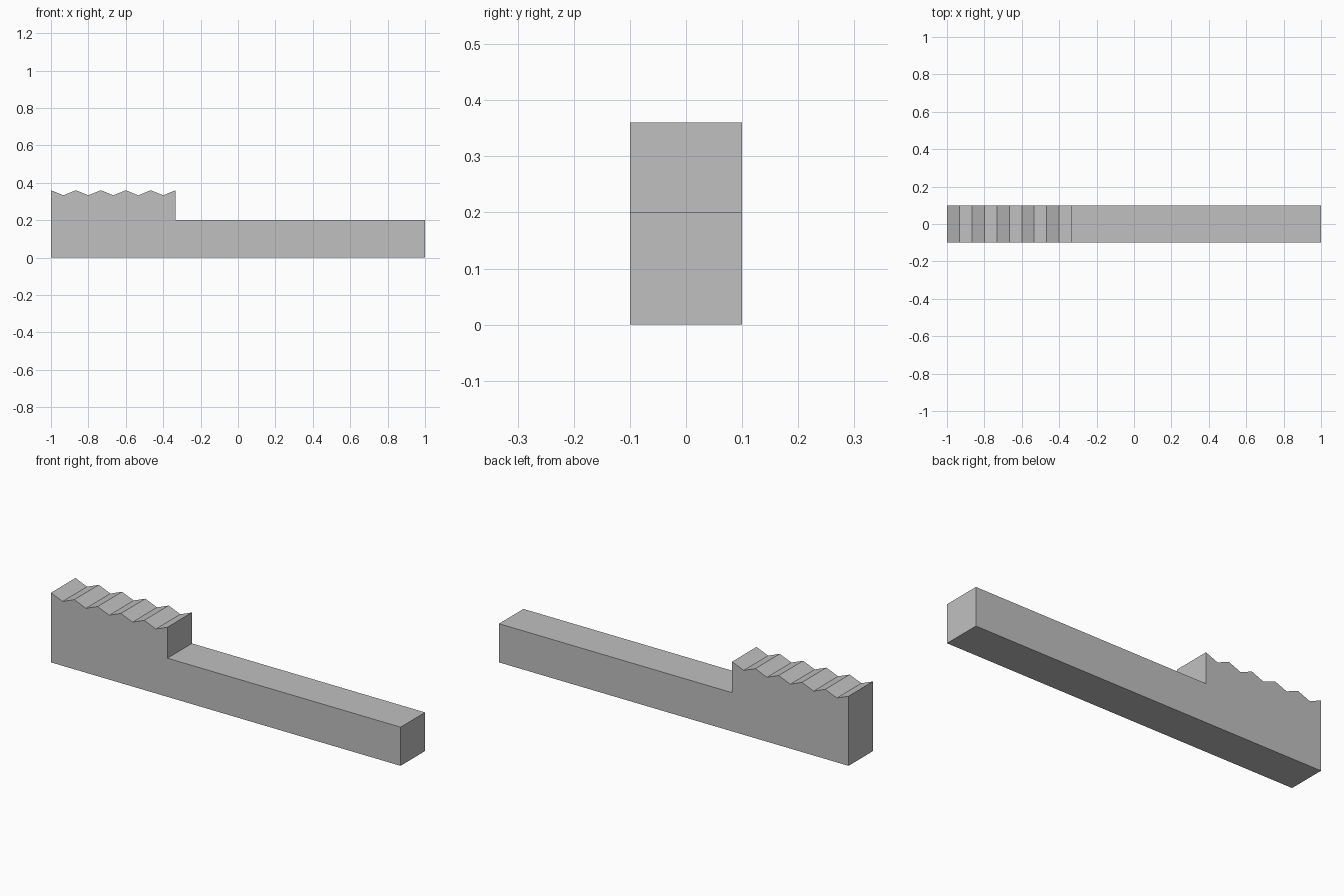
import bpy
import bmesh

cube = bpy.data.objects.get("Cube")
if cube:
    bpy.data.objects.remove(cube, do_unlink=True)

# Plain grey material
grey = bpy.data.materials.new("light grey")
grey.use_nodes = True
colour = (0.53, 0.53, 0.53, 1)
grey.diffuse_color = colour
grey.node_tree.nodes["Principled BSDF"].inputs["Base Color"].default_value = colour

WIDTH = 0.2
BAR_TOP, VALLEY, PEAK = 0.2, 0.333, 0.36
TEETH, BLOCK_END = 5, -1 / 3
step = (BLOCK_END + 1) / (2 * TEETH)

# Side outline: low bar, then the raised block with its zigzag top
profile = [(-1, 0), (1, 0), (1, BAR_TOP), (BLOCK_END, BAR_TOP)]
for i in range(2 * TEETH + 1):
    profile.append((BLOCK_END - i * step, VALLEY if i % 2 else PEAK))
profile.append((-1, BAR_TOP))

# Extrude the outline across the width
bm = bmesh.new()
side = bm.faces.new([bm.verts.new((x, -WIDTH / 2, z)) for x, z in profile])
result = bmesh.ops.extrude_face_region(bm, geom=[side], use_keep_orig=True)
moved = [v for v in result["geom"] if isinstance(v, bmesh.types.BMVert)]
bmesh.ops.translate(bm, verts=moved, vec=(0, WIDTH, 0))
bmesh.ops.recalc_face_normals(bm, faces=bm.faces)

mesh = bpy.data.meshes.new("serrated_bar")
bm.to_mesh(mesh)
bm.free()
mesh.materials.append(grey)
bar = bpy.data.objects.new("serrated_bar", mesh)
bpy.context.collection.objects.link(bar)
